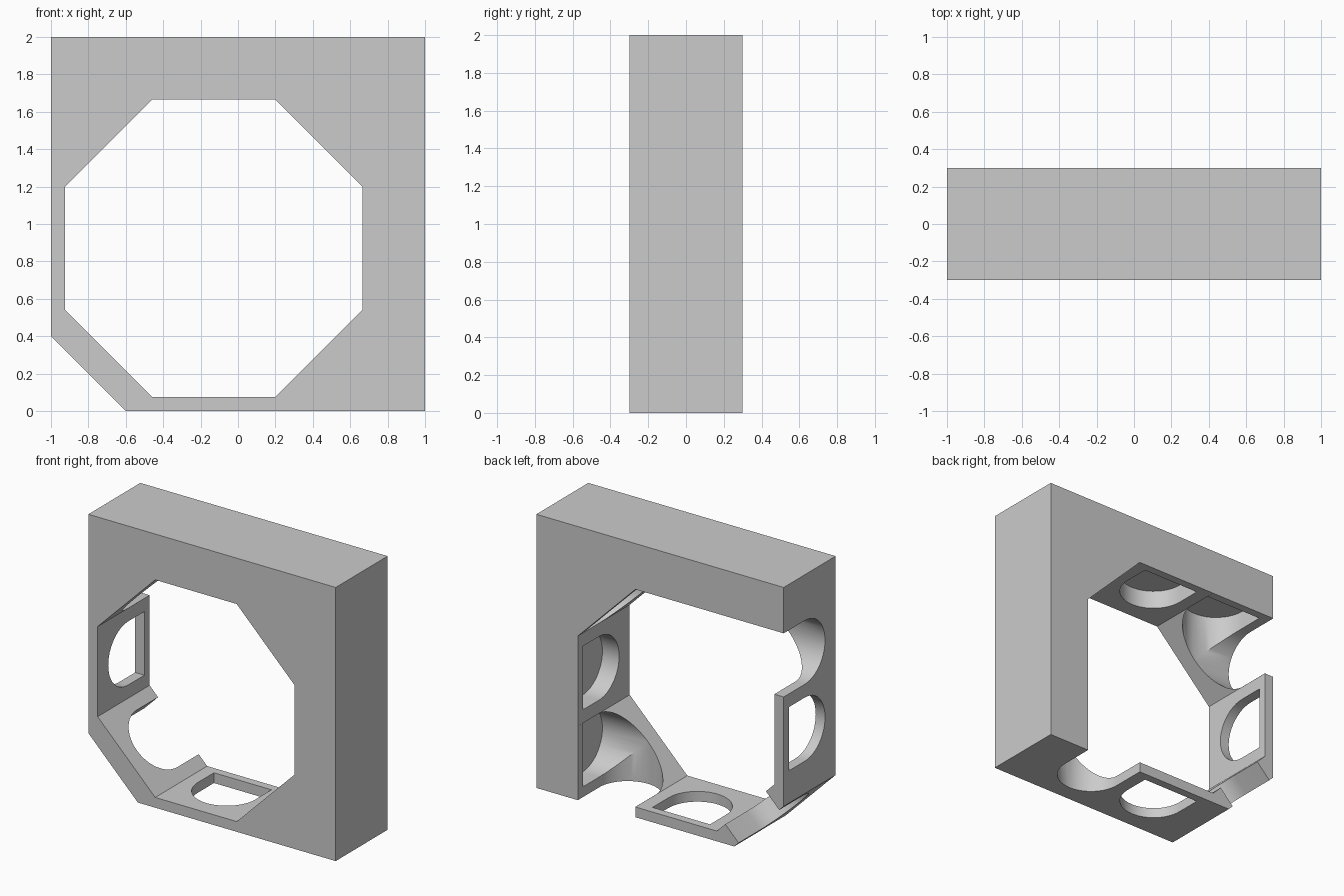
import bpy, bmesh, math
from mathutils import Vector

if "Cube" in bpy.data.objects:
    bpy.data.objects.remove(bpy.data.objects["Cube"])

CX, CZ, R = -0.13, 0.87, 0.795            # octagon centre and inradius
S = R * math.tan(math.pi / 8)             # half side of octagon
M = (R + S) / 2                           # centre offset of diagonal faces
HW = 0.2325                               # half width of arched sockets


def prism(name, points, sweep):
    """Closed solid from a planar loop of points swept along a vector."""
    bm = bmesh.new()
    face = bm.faces.new([bm.verts.new(p) for p in points])
    ext = bmesh.ops.extrude_face_region(bm, geom=[face])
    moved = [g for g in ext["geom"] if isinstance(g, bmesh.types.BMVert)]
    bmesh.ops.translate(bm, verts=moved, vec=sweep)
    bmesh.ops.recalc_face_normals(bm, faces=bm.faces[:])
    mesh = bpy.data.meshes.new(name)
    bm.to_mesh(mesh)
    bm.free()
    ob = bpy.data.objects.new(name, mesh)
    bpy.context.collection.objects.link(ob)
    return ob


def socket(x, z, direction, length, back):
    """Arch-profile tunnel starting at (x, z), rounded towards the front."""
    d = Vector((direction[0], 0, direction[1])).normalized()
    side = Vector((-d.z, 0, d.x))
    start = Vector((CX + x, 0, CZ + z))
    prof = [(-HW, back)]
    for i in range(25):
        a = math.pi * i / 24
        prof.append((-HW * math.cos(a), 0.055 - HW * math.sin(a)))
    prof.append((HW, back))
    pts = [start + side * u + Vector((0, v, 0)) for u, v in prof]
    return prism("socket_cutter", pts, d * length)


# Square frame block with one clipped corner
outline = [(-1, 0.4), (-0.6, 0), (1, 0), (1, 2), (-1, 2)]
frame = prism("frame", [(x, -0.3, z) for x, z in outline], (0, 0.6, 0))

# Octagonal opening
rad = R / math.cos(math.pi / 8)
octagon = [(CX + rad * math.cos(math.pi * (i + 0.5) / 4), -0.5,
            CZ + rad * math.sin(math.pi * (i + 0.5) / 4)) for i in range(8)]
cutters = [prism("opening_cutter", octagon, (0, 1, 0))]

END = 0.80 - CX                           # blind end of the sockets
CLOSED, OPEN = 0.24, 0.5
for swap in (False, True):                # mirrored about the diagonal
    def cut(a, b, da, db, length, back):
        if swap:
            a, b, da, db = b, a, db, da
        cutters.append(socket(a, b, (da, db), length, back))
    cut(0.5, 0, 1, 0, END - 0.5, CLOSED)          # deep side socket
    cut(-0.5, 0, -1, 0, 0.6, CLOSED)              # through thin wall
    cut(M - 0.3, -M, 1, 0, END - M + 0.3, CLOSED)     # corner socket
    cut(M - 0.3, M, 1, 0, END - M + 0.3, CLOSED)      # thick corner socket
    cut(-M + 0.3, M, -1, 0, 1.0, OPEN)            # notch open to the back
cutters.append(socket(-0.4, -0.4, (-1, -1), 0.6, OPEN))   # clipped corner notch

for c in cutters:
    c.hide_render = True
    mod = frame.modifiers.new("cut", 'BOOLEAN')
    mod.operation = 'DIFFERENCE'
    mod.solver = 'EXACT'
    mod.object = c

# Bake the cuts and remove the helpers
deps = bpy.context.evaluated_depsgraph_get()
baked = bpy.data.meshes.new_from_object(frame.evaluated_get(deps))
frame.modifiers.clear()
frame.data = baked
for c in cutters:
    bpy.data.objects.remove(c)

bpy.context.view_layer.objects.active = frame
frame.select_set(True)
bpy.ops.object.shade_smooth_by_angle(angle=math.radians(30))
